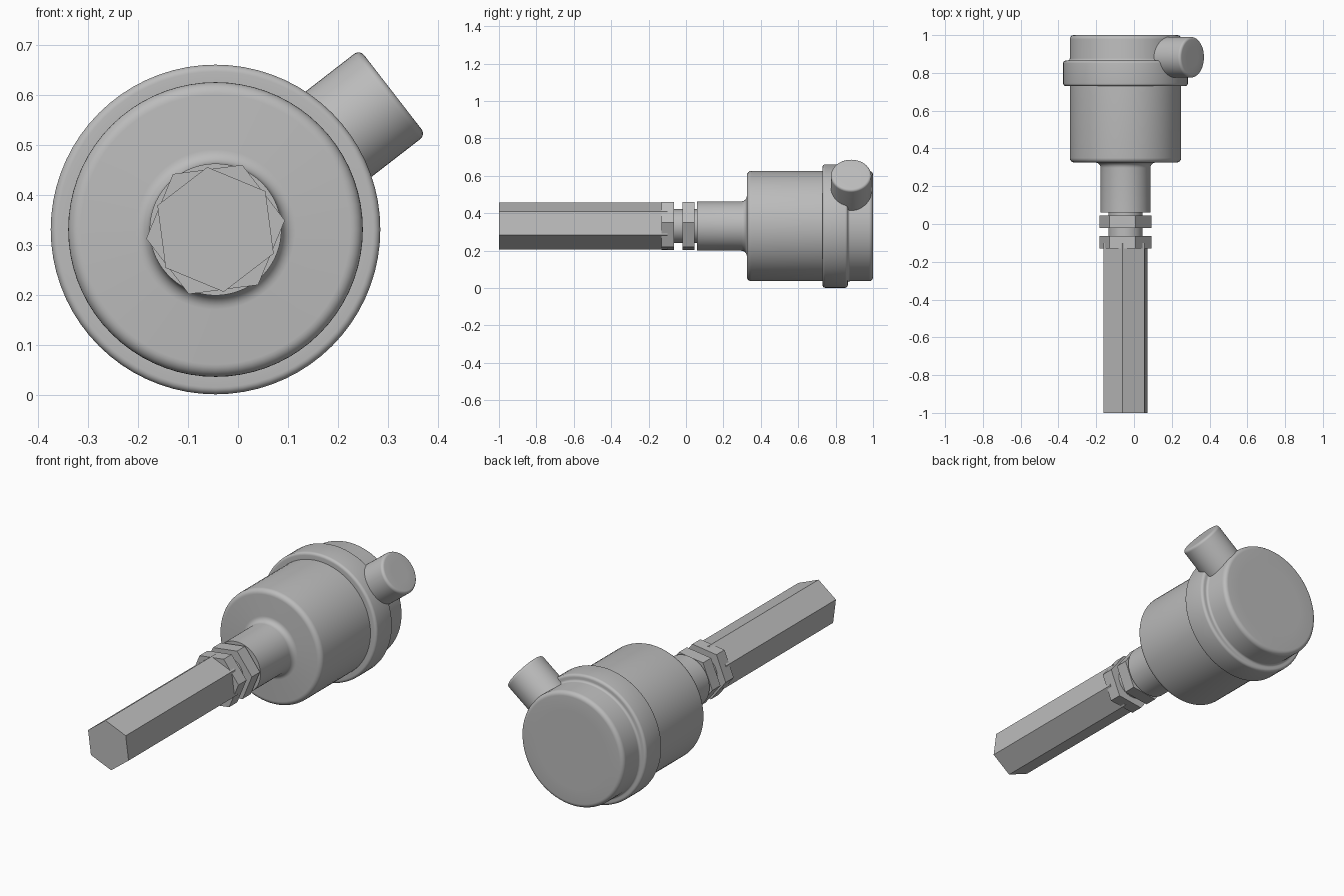
import bpy, bmesh, math
from mathutils import Matrix, Vector

if "Cube" in bpy.data.objects:
    bpy.data.objects.remove(bpy.data.objects["Cube"], do_unlink=True)

AX, AZ = -0.045, 0.331          # main axis, parallel to y
ALONG_Y = Matrix.Translation((AX, 0, AZ)) @ Matrix.Rotation(-math.pi / 2, 4, "X")

grey = bpy.data.materials.new("metal grey")
grey.use_nodes = True
COLOUR = (0.5, 0.5, 0.5, 1)
grey.diffuse_color = COLOUR
grey.node_tree.nodes["Principled BSDF"].inputs["Base Color"].default_value = COLOUR


def rounded(points, steps=6):
    """Round each (radius, position, fillet) corner with a smooth arc."""
    out = []
    for i, (r, h, f) in enumerate(points):
        p = Vector((r, h))
        if f == 0:
            out.append(p)
            continue
        a = p + (Vector(points[i - 1][:2]) - p).normalized() * f
        b = p + (Vector(points[i + 1][:2]) - p).normalized() * f
        centre = a + b - p
        for k in range(steps + 1):
            t = math.pi / 2 * k / steps
            out.append(centre + (a - centre) * math.cos(t) + (b - centre) * math.sin(t))
    return out


def lathe(name, points, matrix, sides=72, turn=0, smooth=True):
    """Revolve a profile about local z, close the ends and place the part."""
    bm = bmesh.new()
    rings = []
    for p in rounded(points):
        angles = [math.radians(turn) + math.tau * k / sides for k in range(sides)]
        rings.append([bm.verts.new((p.x * math.cos(a), p.x * math.sin(a), p.y)) for a in angles])
    for low, high in zip(rings, rings[1:]):
        for k in range(sides):
            n = (k + 1) % sides
            bm.faces.new((low[k], low[n], high[n], high[k]))
    bm.faces.new(rings[0][::-1])
    bm.faces.new(rings[-1])
    bmesh.ops.recalc_face_normals(bm, faces=bm.faces)
    mesh = bpy.data.meshes.new(name)
    bm.to_mesh(mesh)
    bm.free()
    mesh.transform(matrix)
    mesh.materials.append(grey)
    obj = bpy.data.objects.new(name, mesh)
    bpy.context.collection.objects.link(obj)
    if smooth:
        bpy.ops.object.select_all(action="DESELECT")
        obj.select_set(True)
        bpy.context.view_layer.objects.active = obj
        bpy.ops.object.shade_smooth_by_angle(angle=math.radians(35))
    return obj


def hexagon(name, radius, start, end, turn):
    # local y points to -z after placing, so the turn is negated
    lathe(name, [(radius, start, 0), (radius, end, 0)], ALONG_Y, 6, -turn, False)


# Housing: neck, body, wide collar and rear cap in one turned profile
lathe("housing", [
    (0.132, 0.06, 0), (0.132, 0.325, 0.028), (0.295, 0.325, 0.025),
    (0.295, 0.73, 0), (0.33, 0.73, 0.014), (0.33, 0.865, 0.014),
    (0.295, 0.865, 0.012), (0.295, 1.0, 0.022), (0.2, 1.0, 0),
], ALONG_Y)

# Cable entry pointing up to the left
direction = Vector((0.355, 0, 0.275)).normalized()
entry = Matrix.Translation((AX, 0.883, AZ)) @ direction.to_track_quat("Z", "Y").to_matrix().to_4x4()
lathe("cable_entry", [
    (0.108, 0.1, 0), (0.108, 0.449, 0.014), (0.05, 0.449, 0),
], entry, sides=48)

# Thin shaft joining the nuts to the neck
lathe("shaft", [(0.09, -0.1, 0), (0.09, 0.08, 0)], ALONG_Y, sides=48)

# Two hexagonal nuts and the long hexagonal rod
hexagon("rear_nut", 0.14, -0.02, 0.046, 7.5)
hexagon("front_nut", 0.14, -0.13, -0.064, 7.5)
hexagon("rod", 0.126, -1.0, -0.1, 37.5)
